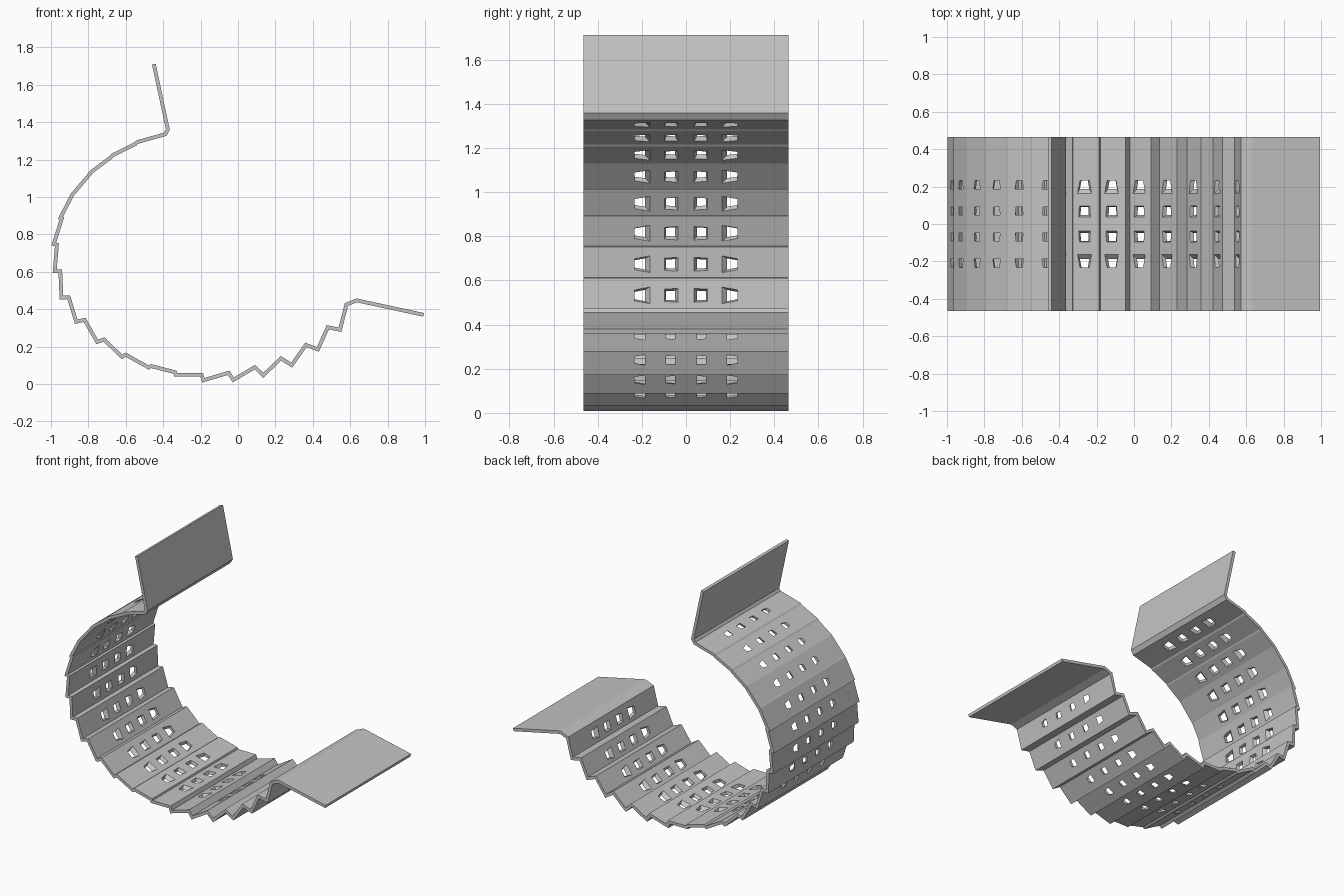
import bpy, bmesh
from math import radians, sin, cos
from mathutils import Vector

cube = bpy.data.objects.get("Cube")
if cube:
    bpy.data.objects.remove(cube, do_unlink=True)

HALF_WIDTH, HALF_THICK = 0.465, 0.01

# Centre line in x, z: upper flap, pairs of points for each perforated step, lower flap
PATH = [Vector(p) for p in (
    (-.45, 1.71), (-.375, 1.36),
    (-.39, 1.335), (-.54, 1.293), (-.548, 1.284), (-.67, 1.223),
    (-.677, 1.214), (-.78, 1.137), (-.786, 1.13), (-.877, 1.022),
    (-.884, 1.015), (-.95, .888), (-.942, .885), (-.985, .748),
    (-.968, .744), (-.98, .604), (-.95, .602), (-.944, .462),
    (-.905, .464), (-.865, .333), (-.82, .343), (-.753, .225),
    (-.717, .238), (-.62, .145), (-.6, .157), (-.477, .088),
    (-.465, .096), (-.337, .063), (-.333, .05), (-.195, .05),
    (-.185, .02), (-.05, .06), (-.025, .022), (.09, .09),
    (.135, .047), (.23, .137), (.287, .101), (.363, .209),
    (.427, .185), (.48, .303), (.545, .29), (.58, .425),
    (.635, .447), (.992, .37))]


def left_normal(a, b):
    d = (b - a).normalized()
    return Vector((-d.y, d.x))


def offset(i, dist):
    """Mitred offset of one path point."""
    n = [left_normal(PATH[j], PATH[j + 1]) for j in (i - 1, i)
         if 0 <= j < len(PATH) - 1]
    m = (n[0] + n[-1]).normalized()
    return PATH[i] + m * dist / m.dot(n[0])


def finish(bm, name):
    bmesh.ops.recalc_face_normals(bm, faces=bm.faces)
    mesh = bpy.data.meshes.new(name)
    bm.to_mesh(mesh)
    bm.free()
    obj = bpy.data.objects.new(name, mesh)
    bpy.context.collection.objects.link(obj)
    return obj


# Folded sheet
bm = bmesh.new()
rings = []
for i in range(len(PATH)):
    inner, outer = offset(i, HALF_THICK), offset(i, -HALF_THICK)
    rings.append([bm.verts.new((p.x, y, p.y)) for p, y in (
        (inner, -HALF_WIDTH), (inner, HALF_WIDTH),
        (outer, HALF_WIDTH), (outer, -HALF_WIDTH))])
for a, b in zip(rings, rings[1:]):
    for k in range(4):
        m = (k + 1) % 4
        bm.faces.new((a[k], a[m], b[m], b[k]))
bm.faces.new(rings[0])
bm.faces.new(rings[-1])
band = finish(bm, "stepped_band")

# Tapered square holes, fanned outward across the width, four per step
bm = bmesh.new()
for i in range(2, len(PATH) - 2, 2):
    a, b = PATH[i], PATH[i + 1]
    mid, n = (a + b) / 2, left_normal(a, b)
    along = Vector((b.x - a.x, 0, b.y - a.y)).normalized()
    out = Vector((-n.x, 0, -n.y))
    for y, tilt in ((-.21, -25), (-.07, -8), (.07, 8), (.21, 25)):
        t = radians(tilt)
        axis = out * cos(t) + Vector((0, sin(t), 0))
        side = axis.cross(along)
        ends = []
        for s in (-.045, .045):
            c, h = Vector((mid.x, y, mid.y)) + axis * s, .025 - .45 * s
            ends.append([bm.verts.new(c + along * u * h + side * v * h)
                         for u, v in ((-1, -1), (1, -1), (1, 1), (-1, 1))])
        for k in range(4):
            m = (k + 1) % 4
            bm.faces.new((ends[0][k], ends[0][m], ends[1][m], ends[1][k]))
        for end in ends:
            bm.faces.new(end)
cutter = finish(bm, "hole_cutter")
cutter.hide_render = True

mod = band.modifiers.new("holes", 'BOOLEAN')
mod.operation, mod.solver, mod.object = 'DIFFERENCE', 'EXACT', cutter
bpy.context.view_layer.update()
graph = bpy.context.evaluated_depsgraph_get()
cut_mesh = bpy.data.meshes.new_from_object(band.evaluated_get(graph))
band.modifiers.clear()
band.data = cut_mesh
bpy.data.objects.remove(cutter, do_unlink=True)

# Plain grey sheet
grey = bpy.data.materials.new("light_grey")
grey.use_nodes = True
color = (.55, .55, .55, 1)
grey.diffuse_color = color
grey.node_tree.nodes["Principled BSDF"].inputs["Base Color"].default_value = color
band.data.materials.clear()
band.data.materials.append(grey)
